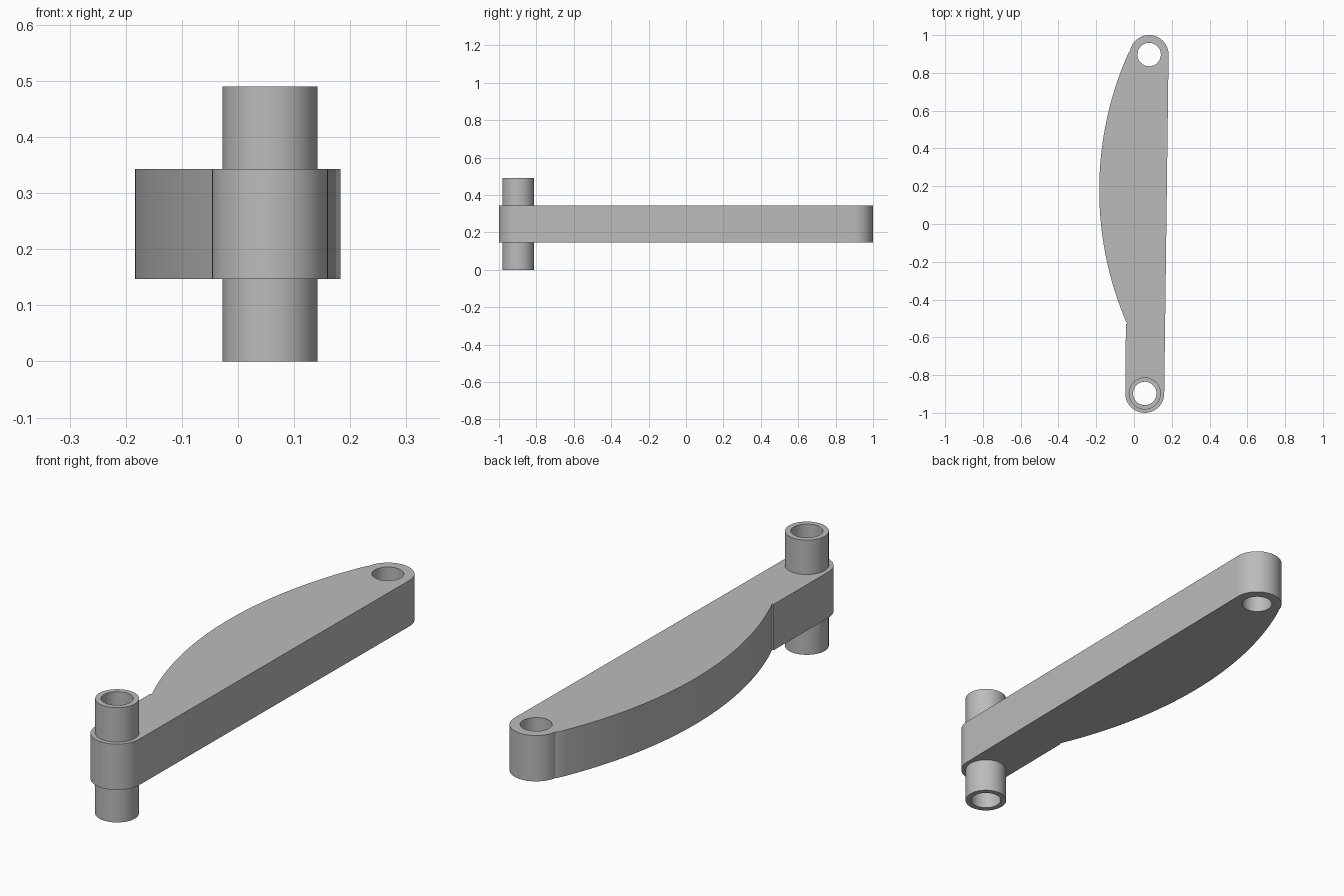
import bpy, bmesh
from math import cos, sin, radians, sqrt

cube = bpy.data.objects.get("Cube")
if cube:
    bpy.data.objects.remove(cube, do_unlink=True)

grey = bpy.data.materials.new("plain grey")
grey.use_nodes = True
COLOUR = (0.5, 0.5, 0.5, 1)
grey.diffuse_color = COLOUR
grey.node_tree.nodes["Principled BSDF"].inputs["Base Color"].default_value = COLOUR

FRONT, REAR = (0.057, -0.897), (0.08, 0.897)   # pivot centres
BOSS, TUBE, BORE = 0.103, 0.085, 0.062         # radii


def arc(centre, radius, start, end, steps):
    angles = [radians(start + (end - start) * i / steps) for i in range(steps + 1)]
    return [(centre[0] + radius * cos(a), centre[1] + radius * sin(a)) for a in angles]


def circle(centre, radius):
    return arc(centre, radius, 0, 360, 64)[:-1]


def plate(name, loops, bottom, top):
    """Extrude an outline with holes between two heights."""
    curve = bpy.data.curves.new(name + "_profile", "CURVE")
    curve.dimensions = "2D"
    curve.fill_mode = "BOTH"
    curve.extrude = (top - bottom) / 2
    for loop in loops:
        spline = curve.splines.new("POLY")
        spline.points.add(len(loop) - 1)
        for point, (x, y) in zip(spline.points, loop):
            point.co = (x, y, 0, 1)
        spline.use_cyclic_u = True
    profile = bpy.data.objects.new(name + "_profile", curve)
    bpy.context.collection.objects.link(profile)
    graph = bpy.context.evaluated_depsgraph_get()
    mesh = bpy.data.meshes.new_from_object(profile.evaluated_get(graph))
    bpy.data.objects.remove(profile, do_unlink=True)
    bpy.data.curves.remove(curve)

    bm = bmesh.new()
    bm.from_mesh(mesh)
    bmesh.ops.remove_doubles(bm, verts=bm.verts, dist=0.0001)
    bmesh.ops.translate(bm, verts=bm.verts, vec=(0, 0, (bottom + top) / 2))
    bmesh.ops.recalc_face_normals(bm, faces=bm.faces)
    for face in bm.faces:
        face.smooth = True
    bm.to_mesh(mesh)
    bm.free()
    mesh.set_sharp_from_angle(angle=radians(30))
    mesh.materials.clear()
    mesh.materials.append(grey)
    obj = bpy.data.objects.new(name, mesh)
    bpy.context.collection.objects.link(obj)
    return obj


# Arm: rounded ends, straight left side, bowed right side
R, MID, PEAK = 1.78, 0.18, -0.184
bow = []
for i in range(41):
    y = 0.905 - (0.905 + 0.53) * i / 40
    bow.append((PEAK + R - sqrt(R * R - (y - MID) ** 2), y))
outline = (arc(FRONT, BOSS, 180, 360, 32)
           + arc(REAR, BOSS, 0, 171, 32)
           + bow + [(-0.043, -0.53)])
plate("arm", [outline, circle(FRONT, TUBE - 0.001), circle(REAR, BORE)], 0.147, 0.343)

# Hollow pivot tube through the front end
plate("pivot_tube", [circle(FRONT, TUBE), circle(FRONT, BORE)], 0, 0.49)
